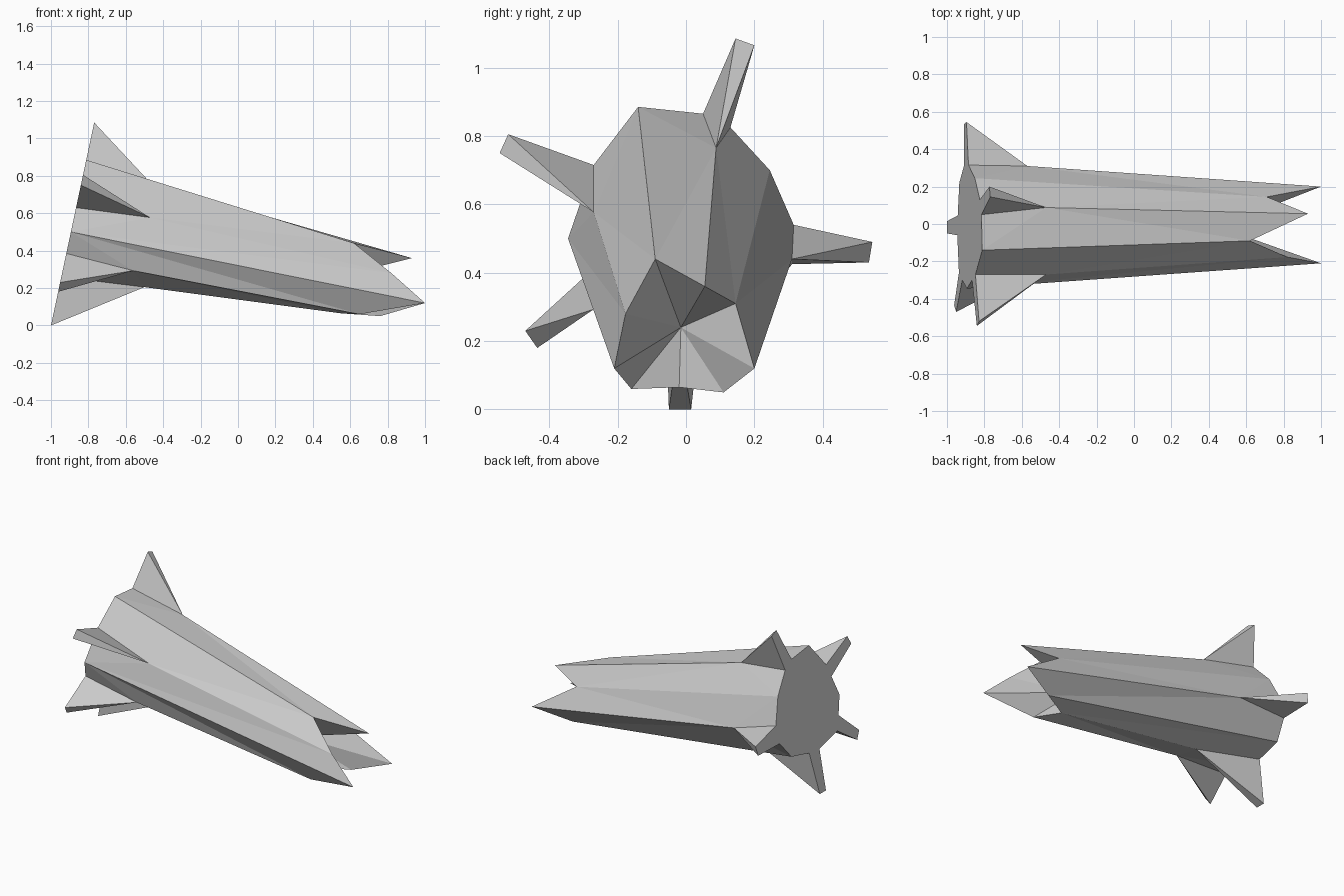
import bpy
import bmesh
from mathutils import Vector

default_cube = bpy.data.objects.get("Cube")
if default_cube:
    bpy.data.objects.remove(default_cube, do_unlink=True)

# One plain grey material
grey = bpy.data.materials.new("plain_grey")
grey.use_nodes = True
grey_colour = (0.6, 0.6, 0.6, 1)
grey.diffuse_color = grey_colour
grey.node_tree.nodes["Principled BSDF"].inputs["Base Color"].default_value = grey_colour


def tail(y, z):
    """Point on the tilted flat plane that closes the tail."""
    return Vector((-1 + 0.213 * z, y, z))


def add_object(name, bm):
    bmesh.ops.recalc_face_normals(bm, faces=bm.faces)
    mesh = bpy.data.meshes.new(name)
    bm.to_mesh(mesh)
    bm.free()
    mesh.materials.append(grey)
    obj = bpy.data.objects.new(name, mesh)
    bpy.context.collection.objects.link(obj)
    return obj


# Lengthwise ridges in order around the body: point on the jagged mouth rim,
# tail corners, and for ridges with a fin its front point and outer edge
ridges = [
    dict(name="left_fin", rim=(1, .2, .12), tail=[(.31, .425), (.315, .54)],
         apex=(-.57, .31, .44), edge=[(.535, .43), (.545, .49)]),
    dict(rim=(.71, .145, .31), tail=[(.245, .7)]),
    dict(name="top_fin", rim=(.93, .055, .36), tail=[(.13, .825), (.05, .865)],
         apex=(-.47, .088, .765), edge=[(.2, 1.065), (.145, 1.085)]),
    dict(rim=(.62, -.09, .44), tail=[(-.14, .885)]),
    dict(name="upper_right_fin", rim=(.82, -.177, .28), tail=[(-.27, .715), (-.3, .63)],
         apex=(-.47, -.27, .577), edge=[(-.52, .805), (-.545, .75)]),
    dict(rim=(1, -.21, .12), tail=[(-.345, .5)]),
    dict(name="lower_right_fin", rim=(.65, -.16, .06), tail=[(-.3, .385), (-.26, .3)],
         apex=(-.56, -.27, .293), edge=[(-.47, .23), (-.435, .18)]),
    dict(name="bottom_fin", rim=(.55, -.02, .065), tail=[(-.06, .26), (.045, .27)],
         apex=(-.5, -.02, .205), edge=[(-.05, 0), (.015, 0)]),
    dict(rim=(.76, .11, .05), tail=[(.22, .31)]),
]

# Body: tapered faceted hull with a flat tail and a hollow mouth
bm = bmesh.new()
for ridge in ridges:
    ridge["v_rim"] = bm.verts.new(ridge["rim"])
    ridge["v_tail"] = [bm.verts.new(tail(*p)) for p in ridge["tail"]]
    ridge["v_apex"] = [bm.verts.new(ridge["apex"])] if "apex" in ridge else []
throat = bm.verts.new((.45, -.015, .24))
for i, a in enumerate(ridges):
    b = ridges[(i + 1) % len(ridges)]
    # Side panel between neighbouring ridges, split into triangles
    start = [a["v_tail"][-1]] + a["v_apex"] + [a["v_rim"]]
    end = [b["v_tail"][0]] + b["v_apex"] + [b["v_rim"]]
    while len(start) > 1 or len(end) > 1:
        step_start = len(end) == 1 or (
            len(start) > 1 and start[1].co.x <= end[1].co.x)
        if step_start:
            bm.faces.new((start[0], start[1], end[0]))
            start.pop(0)
        else:
            bm.faces.new((start[0], end[1], end[0]))
            end.pop(0)
    # Mouth wall and fin root
    bm.faces.new((a["v_rim"], throat, b["v_rim"]))
    if a["v_apex"]:
        bm.faces.new((a["v_tail"][0], a["v_apex"][0], a["v_tail"][1]))
bm.faces.new([v for ridge in ridges for v in ridge["v_tail"]])
add_object("body", bm)

# Fins: thin wedges flush with the tail
for ridge in ridges:
    if "apex" in ridge:
        bm = bmesh.new()
        bm.verts.new(ridge["apex"])
        for p in ridge["tail"] + ridge["edge"]:
            bm.verts.new(tail(*p))
        bmesh.ops.convex_hull(bm, input=bm.verts)
        add_object(ridge["name"], bm)
